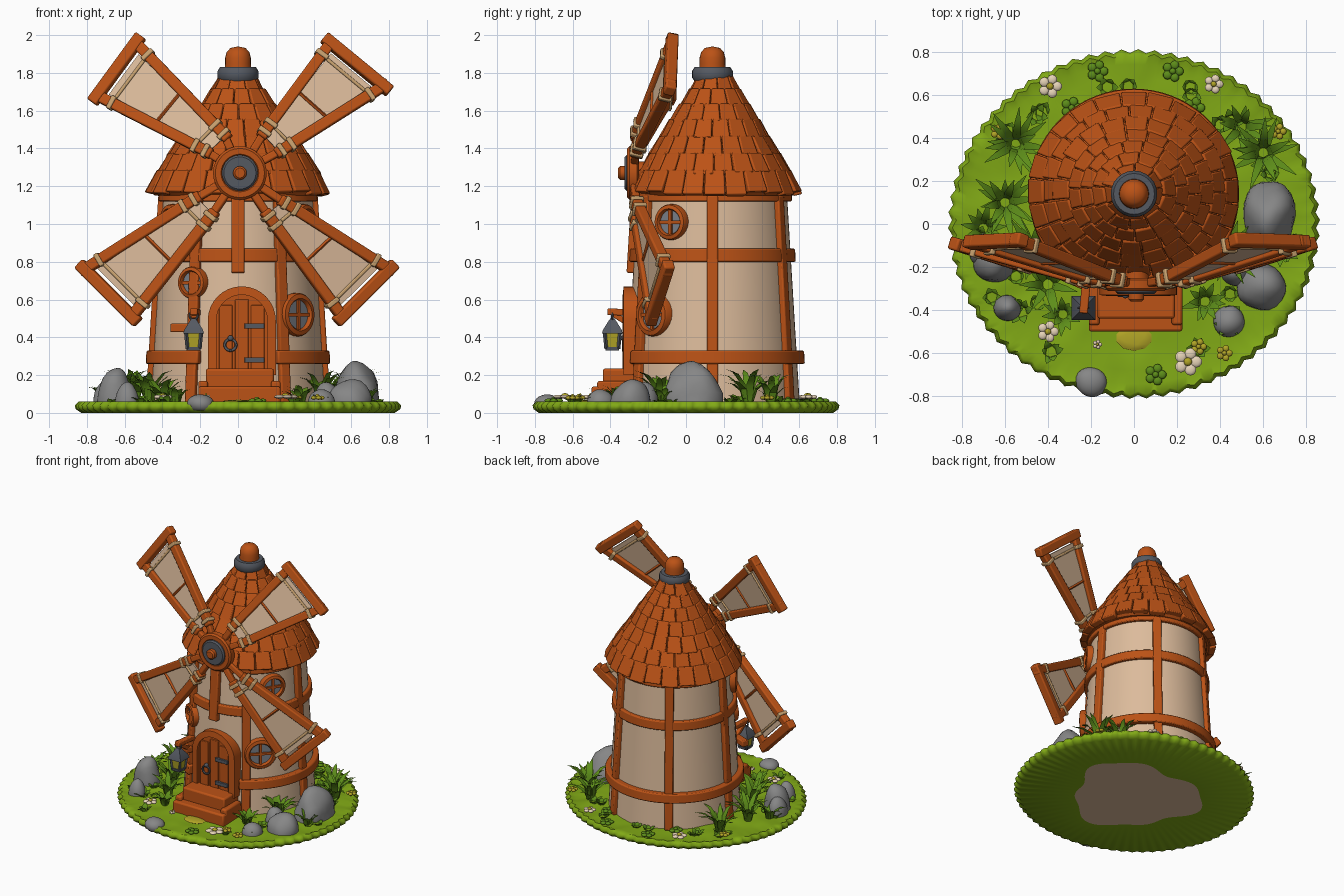
import bpy, bmesh, math, random
from mathutils import Vector as V, Matrix, noise

if "Cube" in bpy.data.objects:
    bpy.data.objects.remove(bpy.data.objects["Cube"])
random.seed(4)
CY = 0.14                      # tower axis in y
TAU = math.tau
COL = dict(wood=(.50, .085, .008), plaster=(.72, .50, .33), stone=(.24, .24, .24), metal=(.09, .10, .12),
           grass=(.22, .40, .008), leaf=(.11, .27, .01), rope=(.58, .36, .16), petal=(.80, .66, .48),
           yellow=(.45, .38, .02), glass=(.20, .22, .25))
MAT = {}
for k, c in COL.items():
    MAT[k] = bpy.data.materials.new(k)
    MAT[k].diffuse_color = (*c, 1)

def finish(bm, name, mat, bevel=0, angle=40):
    bmesh.ops.remove_doubles(bm, verts=bm.verts, dist=1e-5)
    bmesh.ops.recalc_face_normals(bm, faces=bm.faces)
    me = bpy.data.meshes.new(name)
    bm.to_mesh(me); bm.free()
    me.materials.append(MAT[mat])
    me.polygons.foreach_set("use_smooth", [True] * len(me.polygons))
    me.set_sharp_from_angle(angle=math.radians(angle))
    ob = bpy.data.objects.new(name, me)
    bpy.context.collection.objects.link(ob)
    if bevel:
        m = ob.modifiers.new("bevel", 'BEVEL')
        m.width, m.segments, m.limit_method = bevel, 2, 'ANGLE'
    return ob

def beam(bm, a, b, w, t, hint=(0, -1, 0)):
    a, b, h = V(a), V(b), V(hint)
    z = (b - a).normalized()
    y = (h - z * h.dot(z)).normalized()
    M = Matrix([y.cross(z) * w, y * t, b - a]).transposed().to_4x4()
    M.translation = (a + b) / 2
    bmesh.ops.create_cube(bm, size=1, matrix=M)

def box(bm, lo, hi):
    lo, hi = V(lo), V(hi)
    bmesh.ops.create_cube(bm, size=1, matrix=Matrix.Translation((lo + hi) / 2) @ Matrix.Diagonal((*(hi - lo), 1)))

def ball(bm, c, s, sub=2):
    return bmesh.ops.create_icosphere(bm, subdivisions=sub, radius=1,
                                      matrix=Matrix.Translation(c) @ Matrix.Diagonal((*s, 1)))['verts']

def lathe(bm, prof, M, n=48, a0=0, a1=TAU, loop=False):
    full = a1 - a0 > TAU - .001
    rings = [[bm.verts.new(M @ V((r * math.cos(a), r * math.sin(a), z))) for r, z in prof]
             for a in (a0 + (a1 - a0) * i / n for i in range(n if full else n + 1))]
    for i in range(n):
        p, q = rings[i], rings[(i + 1) % len(rings)]
        for j in range(len(prof) if loop else len(prof) - 1):
            k = (j + 1) % len(prof)
            bm.faces.new((p[j], p[k], q[k], q[j]))
    if loop and not full:
        bm.faces.new(rings[0]); bm.faces.new(rings[-1])

def circ(r, t, n=8):
    return [(r + t * math.cos(TAU * i / n), t * math.sin(TAU * i / n)) for i in range(n)]

def R(z):                      # tower wall radius at a height
    return .465 - .07 * z / 1.15

def on_wall(ang, z, off=0):    # frame with local z pointing out of the wall
    c, s = math.cos(ang), math.sin(ang)
    M = Matrix(((-s, c, 0), (0, 0, 1), (c, s, 0))).transposed().to_4x4()
    M.translation = ((R(z) + off) * c, CY + (R(z) + off) * s, z)
    return M

AXIS = Matrix.Translation((0, CY, 0))
rad = math.radians

# grassy base with scalloped rim and a bare patch underneath
bm = bmesh.new()
lathe(bm, [(0, 0), (.25, 0), (.45, 0), (.82, 0), (.85, .02), (.855, .04), (.835, .06), (.79, .05), (.72, .055),
           (.65, .05), (.58, .055), (.4, .06), (0, .06)], Matrix.Identity(4), 280)
for v in bm.verts:
    r, a = v.co.xy.length, math.atan2(v.co.y, v.co.x)
    if r > .8: v.co.xy *= 1 + .011 * math.sin(70 * a)
    elif v.co.z > .03 and r > .5: v.co.z += .012 * noise.noise(v.co * 9)
    elif r > .3 and v.co.z < .01: v.co.xy *= 1 + .12 * math.sin(3 * a) + .05 * math.sin(7 * a)
    v.co.y *= .94
ob = finish(bm, "grass_base", 'grass', angle=60)
ob.data.materials.append(MAT['plaster'])
for p in ob.data.polygons:
    if p.normal.z < -.9 and p.center.xy.length < .42: p.material_index = 1

# tower wall
bm = bmesh.new()
lathe(bm, [(0, .04), (R(.04), .04), (R(.3), .3), (R(.85), .85), (R(1.2), 1.2), (0, 1.2)], AXIS, 64)
finish(bm, "tower_wall", 'plaster')

# timber bands and posts
bm = bmesh.new()
def band(z0, z1, t, a0=0, a1=TAU):
    lathe(bm, [(R(z0) - .03, z0), (R(z0) + t, z0), (R(z1) + t, z1), (R(z1) - .03, z1)], AXIS, 60, a0, a1, True)
band(.26, .33, .04, rad(-64), rad(244))
band(.80, .87, .025)
band(1.12, 1.18, .025)
for d in (0, 60, 120, 180, 238, 302):
    a = rad(d); o = V((math.cos(a), math.sin(a), 0)); c = V((0, CY, 0))
    for z0, z1 in ((.05, .28), (.32, .82), (.75, 1.15)):
        beam(bm, c + o * (R(z0) + .002) + V((0, 0, z0)), c + o * (R(z1) + .002) + V((0, 0, z1)), .06, .05, o)
beam(bm, (0, CY - R(.74), .74), (0, CY - R(1.15), 1.15), .07, .07)
finish(bm, "tower_timbers", 'wood', .008)

# shingled roof, slightly flattened in depth
RS = Matrix.Translation((0, CY + .012, 0)) @ Matrix.Diagonal((1, .94, 1, 1))
prof = [(.48, 1.17), (.425, 1.27), (.365, 1.36), (.305, 1.45), (.25, 1.54), (.195, 1.62), (.14, 1.70), (.09, 1.78)]
bm = bmesh.new()
lathe(bm, [(0, 1.16), (.44, 1.15)] + [(r - .02, z) for r, z in prof] + [(0, 1.78)], RS, 48)
finish(bm, "roof_core", 'wood')
bm = bmesh.new()
for i in range(7):
    (rb, zb), (rt, zt) = prof[i], prof[i + 1]
    n = (24, 23, 20, 18, 15, 12, 9)[i]
    for k in range(n):
        j, jz = random.uniform(0, .012), random.uniform(-.015, .008)
        w = random.uniform(.46, .49)
        vs = [bm.verts.new(RS @ V((r * math.cos(a), r * math.sin(a), z)))
              for a in (TAU * (k + i * .45 - w) / n, TAU * (k + i * .45 + w) / n)
              for r, z in ((rb + .008 + j, zb + jz), (rt + .006, zt + .02), (rt - .03, zt), (rb - .035, zb + jz - .012))]
        for f in ((0, 1, 2, 3), (7, 6, 5, 4), (0, 4, 5, 1), (1, 5, 6, 2), (2, 6, 7, 3), (3, 7, 4, 0)):
            bm.faces.new([vs[q] for q in f])
finish(bm, "roof_shingles", 'wood', .008)
bm = bmesh.new()
lathe(bm, [(.05, 1.76), (.095, 1.755), (.108, 1.775), (.108, 1.81), (.095, 1.83), (.05, 1.83)], AXIS, 24)
finish(bm, "roof_collar", 'metal')
bm = bmesh.new()
lathe(bm, [(.07, 1.82), (.068, 1.85), (.068, 1.88), (.06, 1.91), (.04, 1.932), (0, 1.94)], AXIS, 24)
finish(bm, "roof_knob", 'wood', angle=60)

# hub
H = Matrix.Translation((.01, 0, 1.27)) @ Matrix.Rotation(rad(90), 4, 'X')   # local z faces front
for name, mat, pr in (("hub_disc", 'wood', [(0, .05), (.06, .05), (.06, .25), (.13, .25), (.142, .26), (.142, .30), (.13, .312), (.10, .312), (.09, .30), (0, .30)]),
                      ("hub_plate", 'metal', [(.095, .29), (.095, .315), (.085, .325), (0, .325)]),
                      ("hub_pin", 'wood', [(.036, .3), (.036, .35), (.026, .36), (0, .36)])):
    bm = bmesh.new()
    lathe(bm, pr, H, 32)
    finish(bm, name, mat)

# four sails: two outer and two inner corners each
sails = [((-.54, -.075, 1.96), (-.745, -.085, 1.68), (-.05, -.27, 1.45), (-.14, -.27, 1.37)),
         ((.49, -.075, 1.96), (.77, -.085, 1.73), (.12, -.27, 1.46), (.20, -.27, 1.37)),
         ((.80, -.10, .76), (.55, -.18, .51), (.22, -.27, 1.13), (.14, -.27, 1.07)),
         ((-.81, -.10, .76), (-.56, -.18, .51), (-.20, -.27, 1.15), (-.12, -.27, 1.07))]
hub = V((.01, -.28, 1.27))
wood, cloth, rope = bmesh.new(), bmesh.new(), bmesh.new()
for cs in sails:
    A, B, C, D = map(V, cs)
    nrm = (B - A).cross(C - A).normalized()
    if nrm.y > 0: nrm = -nrm
    for o, i in ((A, C), (B, D)):
        beam(wood, o + (o - i).normalized() * .03, i, .058, .055, nrm)
        beam(wood, i + (o - i) * .05, hub + (i - hub) * .4, .042, .04, nrm)
        for t in (.13, .86, .95):       # rope wraps
            p, d = o.lerp(i, t), (i - o).normalized() * .013
            beam(rope, p - d, p + d, .074, .071, nrm)
    e = (B - A).normalized() * .045
    beam(wood, A - e, B + e, .062, .06, nrm)
    for t in (.13, .5, .86):            # thin cross lines
        beam(rope if t != .5 else wood, A.lerp(C, t), B.lerp(D, t), .018, .03, nrm)
    q = [a.lerp(c, t).lerp(b.lerp(d, t), s) for a, b, c, d, t, s in
         ((A, B, C, D, .07, .1), (A, B, C, D, .07, .9), (A, B, C, D, .97, .88), (A, B, C, D, .97, .12))]
    f = [cloth.verts.new(p + nrm * .006) for p in q]
    g = [cloth.verts.new(p - nrm * .006) for p in q]
    cloth.faces.new(f); cloth.faces.new(g[::-1])
    for k in range(4):
        cloth.faces.new((f[k], g[k], g[(k + 1) % 4], f[(k + 1) % 4]))
finish(wood, "sail_frames", 'wood', .01)
finish(cloth, "sail_cloth", 'plaster')
finish(rope, "sail_ropes", 'rope', .006)

# arched door, frame and steps
def arch(w, z0, zs, n=16):
    return [(w, z0)] + [(w * math.cos(math.pi * i / n), zs + w * math.sin(math.pi * i / n)) for i in range(n + 1)] + [(-w, z0)]
bm = bmesh.new()
rows = [[bm.verts.new((.02 + x, y, z)) for x, z in arch(w, .2, .49)]
        for w, y in ((.18, -.2), (.18, -.33), (.135, -.335), (.135, -.2))]
for a, b in zip(rows, rows[1:]):
    for k in range(len(a) - 1):
        bm.faces.new((a[k], a[k + 1], b[k + 1], b[k]))
finish(bm, "door_frame", 'wood')
bm = bmesh.new()
f = bm.faces.new([bm.verts.new((.02 + x, -.312, z)) for x, z in arch(.137, .2, .49)])
for x in (-.065, .02, .105):
    box(bm, (x - .036, -.32, .22), (x + .036, -.30, .57 if x != .02 else .60))
finish(bm, "door_planks", 'wood', .004)
bm = bmesh.new()
box(bm, (-.21, -.5, .04), (.225, -.25, .14))
box(bm, (-.17, -.44, .13), (.19, -.25, .235))
for x in (-.185, .2):
    box(bm, (x - .025, -.47, .05), (x + .025, -.28, .17))
finish(bm, "door_steps", 'wood', .012)
bm = bmesh.new()
for z in (.28, .46):
    box(bm, (.035, -.335, z - .014), (.14, -.31, z + .014))
KN = Matrix.Rotation(rad(90), 4, 'X')
lathe(bm, circ(.03, .008), Matrix.Translation((-.04, -.332, .36)) @ KN, 20, loop=True)
ball(bm, (-.04, -.33, .395), (.016, .016, .016))
finish(bm, "door_fittings", 'metal', .003)

# round windows
for i, (d, z, r) in enumerate(((-123.6, .69, .085), (-45, .52, .115), (-32, 1.01, .095), (212, 1.01, .095))):
    M = on_wall(rad(d), z)
    bm = bmesh.new()
    lathe(bm, [(r * .68, -.05), (r * .68, .025), (r * .75, .035), (r * .95, .03), (r, .02), (r, -.05)], M, 28)
    for u in (V((r * .7, 0, .018)), V((0, r * .7, .018))):
        beam(bm, M @ V((-u.x, -u.y, .018)), M @ u, .018, .014, M.col[2].xyz)
    finish(bm, f"window_frame_{i}", 'wood')
    bm = bmesh.new()
    lathe(bm, [(r * .7, .0), (r * .7, .012), (0, .012)], M, 28)
    finish(bm, f"window_glass_{i}", 'glass')

# hanging lantern with bracket
L = (-.235, -.39)
bm = bmesh.new()
beam(bm, (-.215, -.2, .53), (L[0], -.415, .535), .04, .035, (0, 0, 1))
beam(bm, (-.23, -.25, .44), (-.23, -.38, .52), .03, .03, (1, 0, 0))
beam(bm, (-.35, -.23, .45), (-.21, -.29, .45), .045, .05)
finish(bm, "lantern_bracket", 'wood', .006)
SQ = Matrix.Translation((*L, 0)) @ Matrix.Rotation(rad(45), 4, 'Z')
bm = bmesh.new()
lathe(bm, [(0, .33), (.05, .33), (.055, .35), (0, .35)], SQ, 4)
lathe(bm, [(0, .42), (.078, .42), (.07, .44), (.03, .485), (.015, .50), (0, .50)], SQ, 4)
lathe(bm, circ(.022, .006), Matrix.Translation((*L, .515)) @ KN, 16, loop=True)
for k in range(4):
    a = rad(45 + 90 * k); o = V((math.cos(a), math.sin(a), 0))
    beam(bm, V((*L, .34)) + o * .046, V((*L, .43)) + o * .058, .014, .014, o)
finish(bm, "lantern_metal", 'metal')
bm = bmesh.new()
lathe(bm, [(0, .345), (.044, .345), (.055, .425), (0, .425)], SQ, 4)
finish(bm, "lantern_glow", 'yellow')

# rocks
bm = bmesh.new()
for x, y, rx, ry, top in ((.63, .04, .125, .17, .265), (.59, -.29, .115, .11, .185), (.44, -.45, .075, .075, .125),
                          (-.65, -.18, .095, .09, .235), (-.59, -.39, .065, .06, .165), (-.2, -.735, .073, .07, .10),
                          (-.70, -.12, .07, .08, .17), (.47, -.22, .07, .07, .16)):
    for v in ball(bm, (x, y, .05), (rx, ry, top - .05), 3):
        v.co += (v.co - V((x, y, .05))) * .15 * noise.noise(v.co * 9)
        v.co.z = max(v.co.z, .012)
finish(bm, "rocks", 'stone', angle=60)

# grass clumps: tapered blades arching outward
bm = bmesh.new()
def clump(x, y, n, h):
    for k in range(n):
        a = TAU * k / n + random.uniform(-.3, .3)
        o, s = V((math.cos(a), math.sin(a), 0)), V((-math.sin(a), math.cos(a), 0))
        l, up = h * random.uniform(.5, 1.05), h * random.uniform(.6, 1.05)
        prev = None
        for t, w in ((0, .012), (.4, .02), (.75, .014), (1, .001)):
            p = V((x, y, .045)) + o * (l * t * t * .8 + .02) + V((0, 0, up * (1.7 * t - .8 * t * t)))
            cur = [bm.verts.new(p + s * w * e) for e in (-1, 1)]
            if prev: bm.faces.new((prev[0], prev[1], cur[1], cur[0]))
            prev = cur
for x, y, n, h in ((-.6, .1, 16, .2), (-.55, .37, 16, .2), (.6, .33, 18, .2), (.5, .45, 12, .17), (-.47, -.13, 14, .2), (.44, -.14, 14, .19),
                   (-.4, -.28, 12, .15), (.33, -.36, 12, .12), (-.7, -.02, 10, .14), (.68, -.12, 10, .11), (-.33, -.42, 10, .1)):
    clump(x, y, n, h)
for k in range(34):
    a, r = random.uniform(0, TAU), random.uniform(.56, .76)
    if abs(math.cos(a)) > .3 or math.sin(a) > 0:
        clump(r * math.cos(a), r * .94 * math.sin(a), 6, random.uniform(.03, .06))
finish(bm, "grass_clumps", 'leaf')

# flowers, clover and the worn path
def blossom(name, mat, x, y, z, s):
    bm = bmesh.new()
    for k in range(5):
        a = TAU * k / 5
        ball(bm, (x + s * .6 * math.cos(a), y + s * .6 * math.sin(a), z), (s * .42, s * .42, .011))
    finish(bm, name, mat)
    bm = bmesh.new()
    ball(bm, (x, y, z + .008), (s * .3, s * .3, .012))
    finish(bm, name + "_centre", 'yellow' if mat == 'petal' else mat)
for i, (x, y, s) in enumerate(((-.39, .64, .055), (.37, .65, .045), (-.4, -.5, .05), (.25, -.64, .065), (-.17, -.56, .022))):
    blossom(f"flower_{i}", 'petal', x, y, .085, s)
for i, (x, y) in enumerate(((.3, -.57), (.42, -.6), (-.63, .43), (.67, .43))):
    blossom(f"yellow_flower_{i}", 'yellow', x, y, .08, .038)
for i, (x, y) in enumerate(((-.17, .71), (.18, .71), (-.29, .54), (.28, .54), (-.63, -.1), (.1, -.7))):
    blossom(f"clover_{i}", 'leaf', x, y, .065, .05)
bm = bmesh.new()
ball(bm, (.0, -.53, .06), (.085, .06, .01))
finish(bm, "path_patch", 'yellow')

for m in bpy.data.materials:
    if m.users and not m.is_grease_pencil:
        m.use_nodes = True
        m.node_tree.nodes["Principled BSDF"].inputs["Base Color"].default_value = m.diffuse_color
